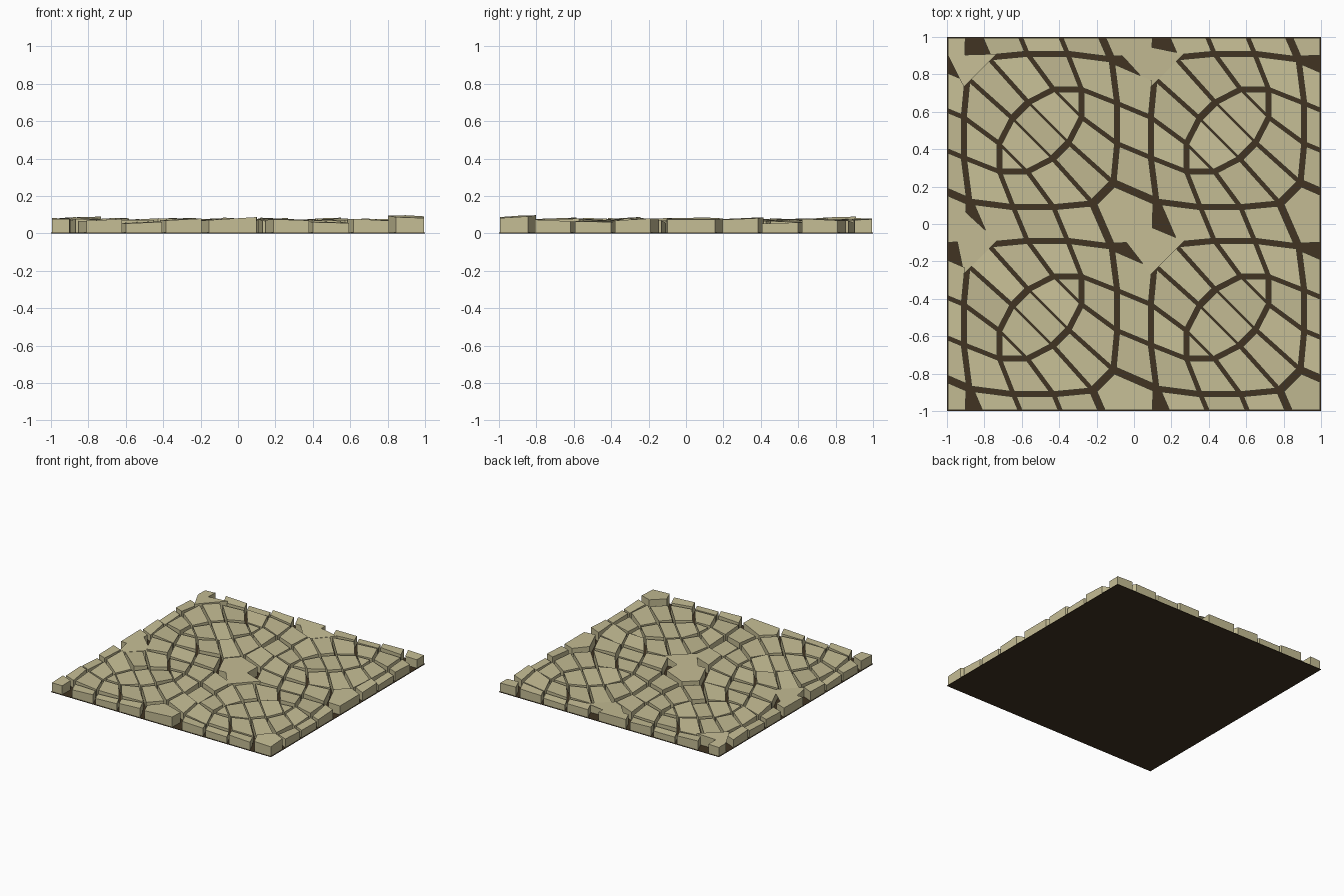
import bpy, bmesh, random
from mathutils import Vector

if "Cube" in bpy.data.objects:
    bpy.data.objects.remove(bpy.data.objects["Cube"])

random.seed(4)


def material(name, rgb):
    m = bpy.data.materials.new(name)
    m.diffuse_color = (*rgb, 1)
    m.use_nodes = True
    m.node_tree.nodes["Principled BSDF"].inputs["Base Color"].default_value = m.diffuse_color
    return m


STONE = material("sandy stone", (0.56, 0.51, 0.30))
JOINT = material("dark brown joint", (0.052, 0.034, 0.016))

# Pattern nodes of one unit cell: outer ring (14) and inner oval (10), half turned to complete
R = [(.38, .38), (.41, .145), (.41, -.07), (.39, -.28), (.28, -.39), (.07, -.41), (-.145, -.41)]
R += [(-x, -y) for x, y in R]
D = [(.22, .22), (.22, .07), (.15, -.065), (.065, -.15), (-.07, -.22)]
D += [(-x, -y) for x, y in D]


def r(k, cx=0, cy=0):
    return ("R", k % 14, cx, cy)


def d(k):
    return ("D", k % 10, 0, 0)


def half_gap(a, b):
    """Half the joint width along the edge between two nodes."""
    ks = {a[1], b[1]}
    if a[0] != b[0]:
        return 0.010
    if a[0] == "D":
        if ks in ({2, 3}, {7, 8}):
            return 0.017
        return 0.013 if abs(a[1] - b[1]) in (1, 9) else 0.005
    if a[2:] == b[2:]:
        return 0.020 if ks in ({3, 4}, {10, 11}) else 0.0135
    return 0.018 if ks & {0, 7} else 0.010


def outline(nodes, ox, oy):
    """Stone outline: the node polygon pulled in by the joint widths."""
    pts = []
    for kind, k, cx, cy in nodes:
        x, y = (R if kind == "R" else D)[k]
        pts.append(Vector((x + cx + ox, y + cy + oy)))
    n = len(pts)
    area = sum(pts[i].x * pts[(i + 1) % n].y - pts[(i + 1) % n].x * pts[i].y for i in range(n))
    if area < 0:
        pts, nodes = pts[::-1], nodes[::-1]
    lines = []
    for i in range(n):
        a, b = pts[i], pts[(i + 1) % n]
        t = (b - a).normalized()
        g = half_gap(nodes[i], nodes[(i + 1) % n])
        lines.append((a + Vector((-t.y, t.x)) * g, t))
    out = []
    for i in range(n):
        (p, s), (q, t) = lines[i - 1], lines[i]
        u = (q - p).cross(t) / s.cross(t)
        out.append(p + s * u)
    return out


def add_stone(bm, pts, height):
    """Prism with a slightly tilted flat top."""
    c = sum(pts, Vector((0, 0))) / len(pts)
    h = height + random.uniform(-.005, .005)
    gx, gy = random.uniform(-.07, .07), random.uniform(-.07, .07)
    low = [bm.verts.new((p.x, p.y, .002)) for p in pts]
    top = [bm.verts.new((p.x, p.y, h + gx * (p.x - c.x) + gy * (p.y - c.y))) for p in pts]
    bm.faces.new(low[::-1])
    bm.faces.new(top)
    for i in range(len(pts)):
        j = (i + 1) % len(pts)
        bm.faces.new((low[i], low[j], top[j], top[i]))


def stone_object(name, stones):
    """Repeat the stones over the cells and trim them to the square."""
    bm = bmesh.new()
    for ox in (-1.5, -.5, .5, 1.5):
        for oy in (-1.5, -.5, .5, 1.5):
            for nodes, height in stones:
                add_stone(bm, outline(nodes, ox, oy), height)
    for axis in ((1, 0, 0), (-1, 0, 0), (0, 1, 0), (0, -1, 0)):
        n = Vector(axis)
        geom = bm.verts[:] + bm.edges[:] + bm.faces[:]
        cut = bmesh.ops.bisect_plane(bm, geom=geom, plane_co=n * .995, plane_no=n, clear_outer=True)
        edges = [e for e in cut["geom_cut"] if isinstance(e, bmesh.types.BMEdge)]
        bmesh.ops.holes_fill(bm, edges=edges, sides=0)
    bmesh.ops.recalc_face_normals(bm, faces=bm.faces)
    me = bpy.data.meshes.new(name)
    bm.to_mesh(me)
    bm.free()
    me.materials.append(STONE)
    bpy.context.collection.objects.link(bpy.data.objects.new(name, me))


# Oval of stones in the middle of each cell
oval = [[d(9), d(0), d(1)], [d(8), d(9), d(1), d(2)], [d(7), d(8), d(2), d(3)],
        [d(6), d(7), d(3), d(4)], [d(4), d(5), d(6)]]
stone_object("oval_stones", [(s, .068) for s in oval])

# Ring of stones around the oval
ring = []
for k, m in ((0, 0), (7, 5)):
    ring.append([r(k), r(k + 1), d(m), r(k + 13)])
    ring += [[r(k + i), r(k + i + 1), d(m + i), d(m + i - 1)] for i in range(1, 6)]
stone_object("ring_stones", [(s, .070) for s in ring])

# Rows of stones between neighbouring rings
rows = []
for i in range(3):
    h = .058 if i == 1 else .073
    rows.append(([r(i), r(10 - i, 1, 0), r(9 - i, 1, 0), r(i + 1)], h))
    rows.append(([r(14 - i), r(4 + i, 0, 1), r(5 + i, 0, 1), r(13 - i)], h))
stone_object("row_stones", rows)

# Large six-sided stones where four cells meet
stone_object("corner_stones", [([r(0), r(11, 1, 0), r(10, 1, 0), r(7, 1, 1),
                                 r(3, 0, 1), r(4, 0, 1)], .077)])

# Thin dark bed showing in the joints
bpy.ops.mesh.primitive_cube_add(size=2, location=(0, 0, .002))
bed = bpy.context.object
bed.name = "joint_bed"
bed.scale = (1, 1, .002)
bed.data.materials.append(JOINT)
